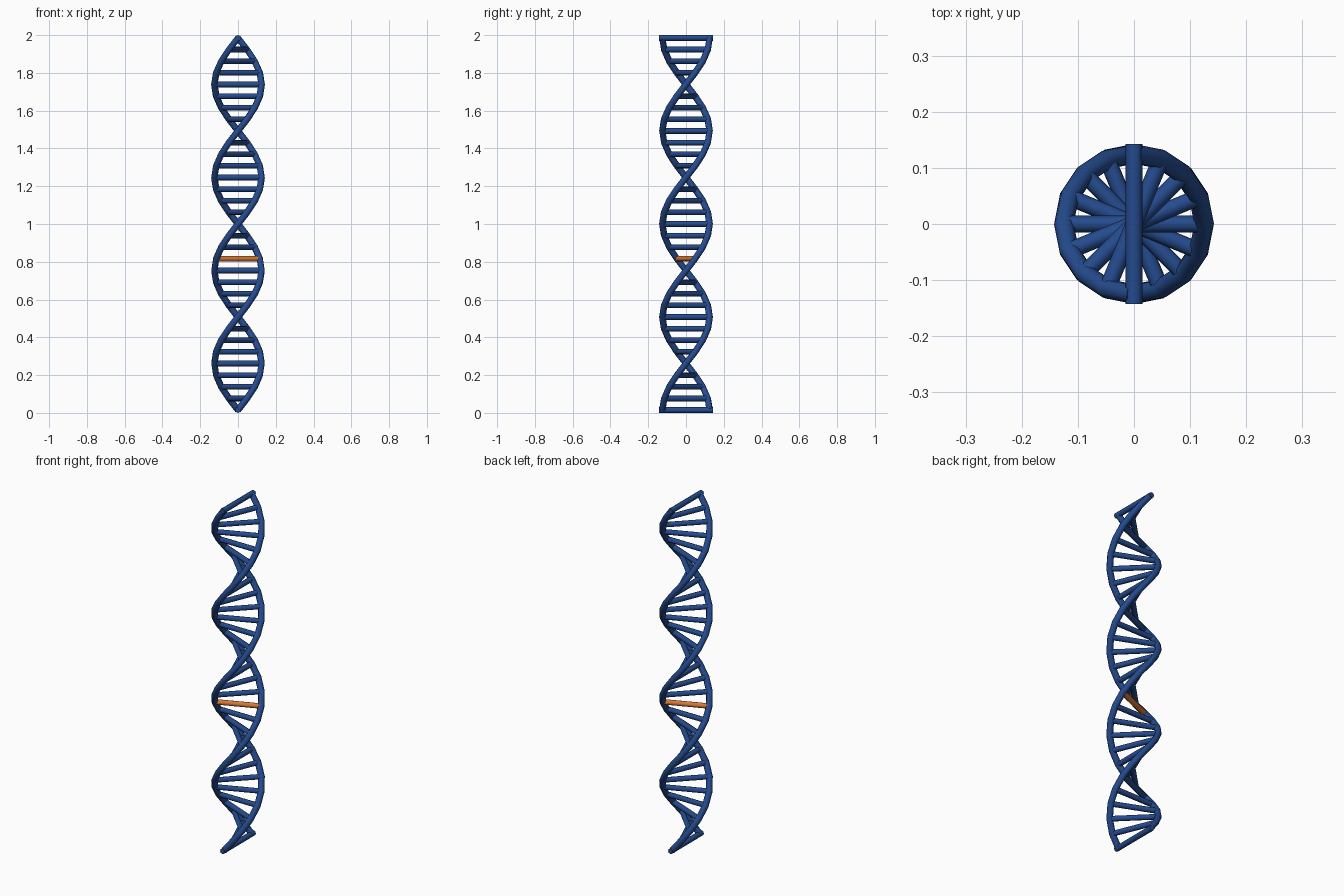
import bpy
import math
from mathutils import Vector

cube = bpy.data.objects.get("Cube")
if cube:
    bpy.data.objects.remove(cube)

RUNGS = 33            # rungs, both ends included
PER_TURN = 16         # rungs in one full turn
RADIUS = 0.125        # helix radius
STRAND = 0.0175       # strand thickness radius
BAR = 0.015           # rung thickness radius
STEP = (2 - 2 * BAR) / (RUNGS - 1)
ACCENT = 13           # the highlighted rung


def material(name, color):
    mat = bpy.data.materials.new(name)
    mat.use_nodes = True
    mat.diffuse_color = color
    mat.node_tree.nodes["Principled BSDF"].inputs["Base Color"].default_value = color
    return mat


blue = material("deep blue", (0.018, 0.07, 0.27, 1))
orange = material("orange", (0.68, 0.19, 0.035, 1))


def helix_point(i, phase):
    a = 2 * math.pi * i / PER_TURN + phase
    return Vector((RADIUS * math.cos(a), RADIUS * math.sin(a), BAR + STEP * i))


def tube(name, points, radius, mat):
    """Capped round tube along a polyline, turned into a mesh."""
    curve = bpy.data.curves.new(name, "CURVE")
    curve.dimensions = "3D"
    curve.bevel_depth = radius
    curve.bevel_resolution = 2
    curve.use_fill_caps = True
    spline = curve.splines.new("POLY")
    spline.points.add(len(points) - 1)
    for p, co in zip(spline.points, points):
        p.co = (*co, 1)
    obj = bpy.data.objects.new(name, curve)
    bpy.context.collection.objects.link(obj)
    bpy.ops.object.select_all(action="DESELECT")
    obj.select_set(True)
    bpy.context.view_layer.objects.active = obj
    bpy.ops.object.convert(target="MESH")
    obj = bpy.context.object
    obj.name = name
    obj.data.materials.clear()
    obj.data.materials.append(mat)
    bpy.ops.object.shade_smooth_by_angle(angle=math.radians(50))
    return obj


# Two strands, half a turn apart
for name, phase in (("strand_front", -math.pi / 2), ("strand_back", math.pi / 2)):
    tube(name, [helix_point(i, phase) for i in range(RUNGS)], STRAND, blue)

# Rungs joining the strands; the end rungs reach the outer edge
for i in range(RUNGS):
    a, b = helix_point(i, -math.pi / 2), helix_point(i, math.pi / 2)
    if i in (0, RUNGS - 1):
        reach = (b - a).normalized() * STRAND
        a, b = a - reach, b + reach
    accent = i == ACCENT
    tube("accent_rung" if accent else f"rung_{i:02d}", [a, b], BAR,
         orange if accent else blue)
